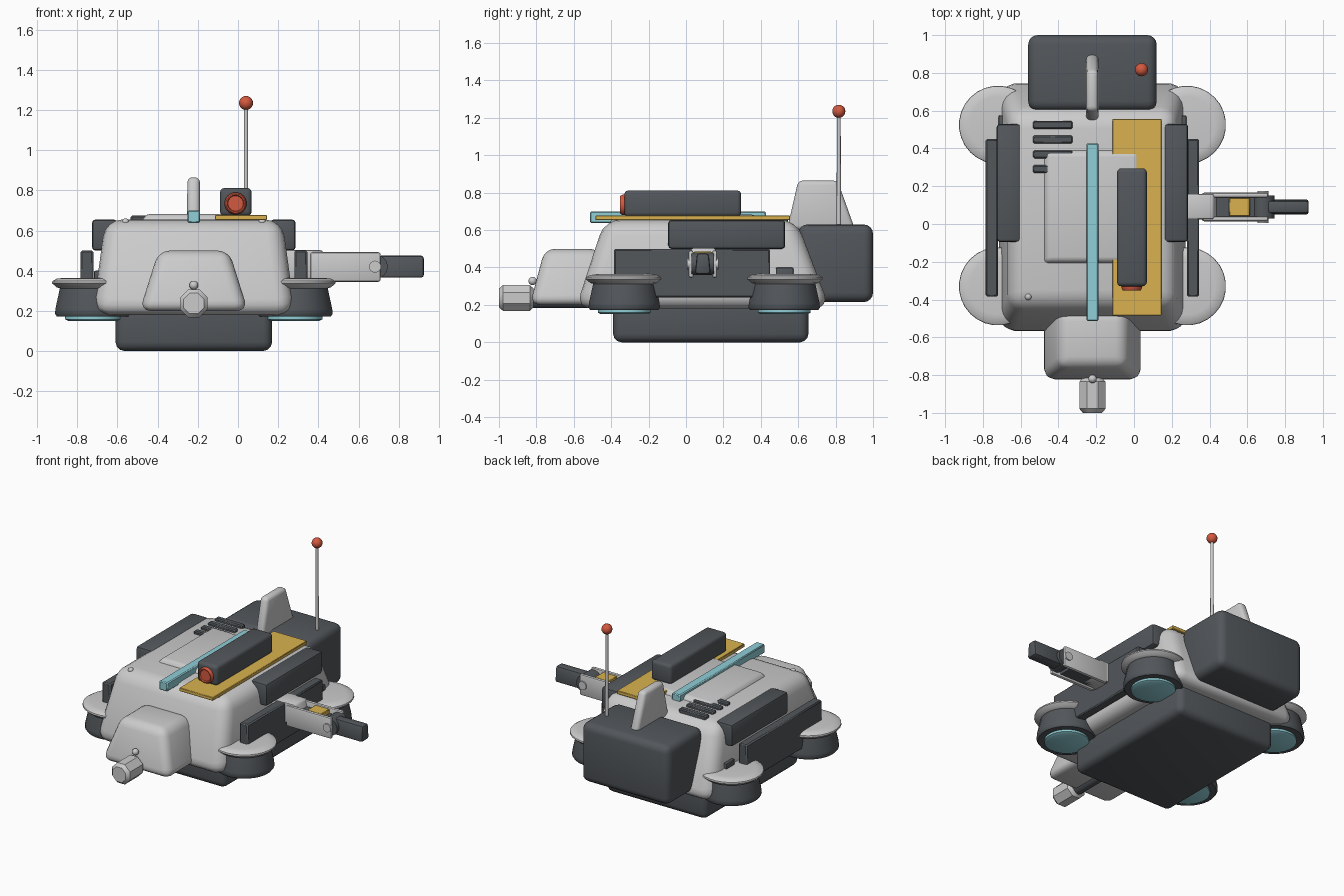
import bpy, bmesh, math
from mathutils import Matrix, Vector

if "Cube" in bpy.data.objects:
    bpy.data.objects.remove(bpy.data.objects["Cube"])

CX = -0.22  # centre line of the hull


def mat(name, rgb):
    m = bpy.data.materials.new(name)
    m.diffuse_color = (*rgb, 1)
    m.use_nodes = True
    m.node_tree.nodes["Principled BSDF"].inputs["Base Color"].default_value = m.diffuse_color
    return m


DARK = mat("dark_grey", (0.085, 0.095, 0.105))
GOLD = mat("gold", (0.7, 0.45, 0.08))
CYAN = mat("cyan", (0.28, 0.62, 0.68))
RED = mat("red", (0.65, 0.1, 0.05))


def finish(bm, name, material=None, angle=40):
    bmesh.ops.recalc_face_normals(bm, faces=bm.faces)
    me = bpy.data.meshes.new(name)
    bm.to_mesh(me)
    bm.free()
    ob = bpy.data.objects.new(name, me)
    bpy.context.collection.objects.link(ob)
    if material:
        me.materials.append(material)
    bpy.ops.object.select_all(action='DESELECT')
    ob.select_set(True)
    bpy.context.view_layer.objects.active = ob
    bpy.ops.object.shade_smooth_by_angle(angle=math.radians(angle))
    return ob


def block(name, x, y, z, material=None, bevel=0.0, seg=2, top=None):
    """Box from ranges; top = (x0, x1, y0, y1) gives a tapered upper face."""
    bm = bmesh.new()
    tx, ty = (top[:2], top[2:]) if top else (x, y)
    lo = [bm.verts.new((a, b, z[0])) for a, b in
          ((x[0], y[0]), (x[1], y[0]), (x[1], y[1]), (x[0], y[1]))]
    hi = [bm.verts.new((a, b, z[1])) for a, b in
          ((tx[0], ty[0]), (tx[1], ty[0]), (tx[1], ty[1]), (tx[0], ty[1]))]
    bm.faces.new(lo[::-1])
    bm.faces.new(hi)
    for i in range(4):
        j = (i + 1) % 4
        bm.faces.new((lo[i], lo[j], hi[j], hi[i]))
    if bevel:
        bmesh.ops.bevel(bm, geom=bm.edges[:], offset=bevel, segments=seg,
                        profile=0.5, affect='EDGES', clamp_overlap=True)
    return finish(bm, name, material)


def lathe(name, centre, profile, material=None, axis='Z', sides=28):
    """Closed solid of revolution from (radius, height) points."""
    bm = bmesh.new()
    rings = [[bm.verts.new((r * math.cos(2 * math.pi * (i + .5) / sides),
                            r * math.sin(2 * math.pi * (i + .5) / sides), h))
              for i in range(sides)] for r, h in profile]
    for a, b in zip(rings, rings[1:]):
        for i in range(sides):
            j = (i + 1) % sides
            bm.faces.new((a[i], a[j], b[j], b[i]))
    bm.faces.new(rings[0][::-1])
    bm.faces.new(rings[-1])
    if axis == 'Y':  # height runs towards the front (-y)
        bm.transform(Matrix.Rotation(math.pi / 2, 4, 'X'))
    bm.transform(Matrix.Translation(Vector(centre)))
    return finish(bm, name, material)


def ball(name, centre, r, material=None):
    bm = bmesh.new()
    bmesh.ops.create_uvsphere(bm, u_segments=16, v_segments=10, radius=r)
    bm.transform(Matrix.Translation(Vector(centre)))
    return finish(bm, name, material)


# Main hull and belly
block("hull", (-0.725, 0.285), (-0.59, 0.77), (0.18, 0.655), None, 0.085, 4,
      top=(-0.66, 0.22, -0.435, 0.59))
block("belly", (-0.61, 0.17), (-0.39, 0.655), (0.0, 0.3), DARK, 0.045, 3)

# Hover pods at the four corners
for sx in (-1, 1):
    for end, y in (("front", -0.33), ("rear", 0.525)):
        c = (CX + sx * 0.5, y, 0)
        n = f"{end}_{'right' if sx > 0 else 'left'}"
        lathe(n + "_pod", c, [(0.15, 0.172), (0.183, 0.172), (0.192, 0.185),
                              (0.19, 0.21), (0.165, 0.325)], DARK)
        lathe(n + "_pod_flange", c, [(0.16, 0.31), (0.185, 0.318), (0.207, 0.338),
                                     (0.205, 0.348), (0.185, 0.36), (0.15, 0.364)])
        lathe(n + "_pod_glow", c, [(0.125, 0.15), (0.142, 0.158), (0.142, 0.19)], CYAN)

# Side plates, upper side pods and small rear side blocks, on both sides
for sx, side in ((-1, "left"), (1, "right")):
    def xr(a, b):
        return tuple(sorted((CX + sx * a, CX + sx * b)))
    block(side + "_side_plate", xr(0.5, 0.565), (-0.385, 0.45), (0.24, 0.5), DARK, 0.008, 1)
    block(side + "_side_pod", xr(0.38, 0.507), (-0.095, 0.53), (0.5, 0.655), DARK, 0.018)
    block(side + "_side_block", xr(0.42, 0.497), (0.48, 0.575), (0.33, 0.4), DARK, 0.008)
    ball(side + "_hull_bolt", (CX + sx * 0.34, -0.385, 0.643), 0.018)

# Rear pack, tail fin and antenna
block("rear_pack", (-0.56, 0.12), (0.6, 1.0), (0.215, 0.63), DARK, 0.05, 4)
block("tail_fin", (-0.254, -0.188), (0.54, 0.905), (0.6, 0.865), None, 0.024, 3,
      top=(-0.252, -0.19, 0.6, 0.81))
lathe("antenna_mast", (0.04, 0.817, 0), [(0.012, 0.6), (0.01, 1.22)], None, sides=10)
ball("antenna_tip", (0.04, 0.817, 1.235), 0.035, RED)

# Roof: hatch, vents, gold plate, light tube
block("roof_hatch", (-0.485, 0.045), (-0.215, 0.4), (0.64, 0.682), None, 0.016, 2,
      top=(-0.455, 0.015, -0.19, 0.37))
for i in range(4):
    y = 0.525 - i * 0.078
    block(f"roof_vent_{i + 1}", (-0.535, -0.325), (y - 0.021, y + 0.021),
          (0.63, 0.674), DARK, 0.007, 1)
block("gold_plate", (-0.115, 0.145), (-0.485, 0.557), (0.653, 0.677), GOLD, 0.003, 1)
block("light_tube", (-0.252, -0.188), (-0.513, 0.427), (0.638, 0.7), CYAN, 0.006, 1)

# Roof sensor with its red lens
block("roof_sensor", (-0.09, 0.068), (-0.33, 0.295), (0.672, 0.812), DARK, 0.022, 3)
lathe("sensor_lens", (-0.012, -0.32, 0.735),
      [(0.055, 0.0), (0.055, 0.02), (0.048, 0.032), (0.042, 0.032), (0.038, 0.024)],
      RED, 'Y', 20)

# Nose housing with its barrel
block("nose", (-0.49, 0.05), (-0.835, -0.42), (0.2, 0.5), None, 0.055, 4,
      top=(-0.395, -0.045, -0.755, -0.46))
lathe("barrel_shaft", (CX, 0, 0.222), [(0.04, 0.45), (0.04, 0.85)], DARK, 'Y', 16)
lathe("barrel_muzzle", (CX, 0, 0.237), [(0.055, 0.815), (0.075, 0.835), (0.075, 0.978),
                                        (0.055, 1.0)], None, 'Y', 8)
ball("nose_bolt", (CX, -0.82, 0.328), 0.022)

# Right arm: shoulder, twin rails, gold actuator, hinge and gripper
AY = 0.09
block("arm_shoulder", (0.22, 0.47), (AY - 0.065, AY + 0.07), (0.36, 0.503), None, 0.012,
      top=(0.22, 0.42, AY - 0.065, AY + 0.07))
for s, n in ((-1, "front"), (1, "back")):
    ys = sorted((AY + s * 0.05, AY + s * 0.076))
    block(f"arm_rail_{n}", (0.36, 0.71), ys, (0.345, 0.492), None, 0.011)
block("arm_core", (0.4, 0.64), (AY - 0.052, AY + 0.052), (0.36, 0.455), DARK)
block("arm_actuator", (0.503, 0.613), (AY - 0.048, AY + 0.048), (0.42, 0.485), GOLD, 0.004, 1)
lathe("arm_hinge", (0.685, 0, 0.42), [(0.06, -AY - 0.06), (0.06, -AY + 0.06)], DARK, 'Y', 20)
lathe("arm_hinge_pin", (0.682, 0, 0.42), [(0.03, -AY - 0.084), (0.03, -AY + 0.084)],
      None, 'Y', 14)
block("arm_gripper", (0.7, 0.925), (AY - 0.042, AY + 0.042), (0.365, 0.475), DARK, 0.014,
      top=(0.7, 0.925, AY - 0.032, AY + 0.032))
